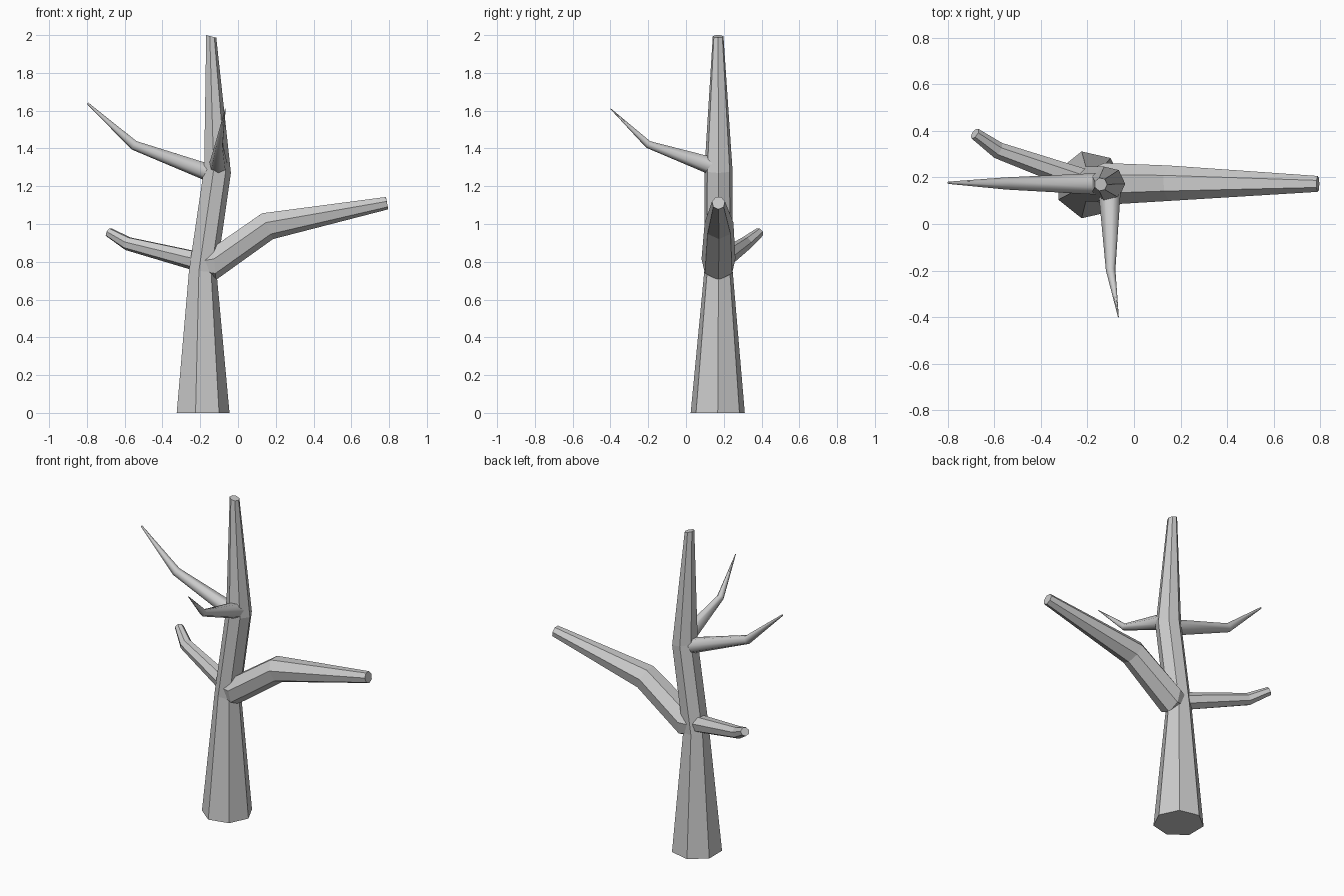
import bpy, bmesh, math
from mathutils import Vector

if "Cube" in bpy.data.objects:
    bpy.data.objects.remove(bpy.data.objects["Cube"])


def limb(name, path, ref, sides=7, smooth=False):
    """Tapered tube; path items are (centre, radius[, ring normal])."""
    pts = [Vector(p[0]) for p in path]
    bm = bmesh.new()
    rings = []
    for i, p in enumerate(path):
        if len(p) > 2:
            n = Vector(p[2]).normalized()
        else:
            a = (pts[i] - pts[i - 1]).normalized() if i else Vector()
            b = (pts[i + 1] - pts[i]).normalized() if i < len(pts) - 1 else Vector()
            n = (a + b).normalized()
        u = Vector(ref)
        u = (u - n * u.dot(n)).normalized()
        v = n.cross(u)
        rings.append([bm.verts.new(pts[i] + p[1] * (math.cos(t) * u + math.sin(t) * v))
                      for t in (math.tau * k / sides for k in range(sides))])
    for r, s in zip(rings, rings[1:]):
        for k in range(sides):
            j = (k + 1) % sides
            bm.faces.new((r[k], r[j], s[j], s[k]))
    bm.faces.new(rings[0][::-1])
    bm.faces.new(rings[-1])
    bmesh.ops.recalc_face_normals(bm, faces=bm.faces)
    me = bpy.data.meshes.new(name)
    bm.to_mesh(me)
    bm.free()
    ob = bpy.data.objects.new(name, me)
    bpy.context.collection.objects.link(ob)
    if smooth:
        bpy.ops.object.select_all(action='DESELECT')
        ob.select_set(True)
        bpy.context.view_layer.objects.active = ob
        bpy.ops.object.shade_smooth_by_angle(angle=math.radians(60))
    return ob


DOWN = (0, 0, -1)

# Seven-sided trunk with a slight lean and kink
limb("trunk", [
    ((-0.192, 0.168, 0), 0.147, (0, 0, 1)),
    ((-0.190, 0.172, 0.75), 0.077, (0.1, 0, 1)),
    ((-0.112, 0.172, 1.285), 0.076, (0.2, 0, 1)),
    ((-0.143, 0.170, 1.993), 0.029, (0.25, 0, 1)),
], (1, 0, 0))

# Thick right branch
limb("right_branch", [
    ((-0.20, 0.172, 0.79), 0.060, (1, 0, 0)),
    ((-0.125, 0.172, 0.795), 0.092, (1, 0, 0.08)),
    ((0.155, 0.175, 0.992), 0.078),
    ((0.789, 0.172, 1.112), 0.035),
], DOWN)

# Short stub at the lower left, angled back
limb("lower_left_branch", [
    ((-0.18, 0.172, 0.795), 0.055),
    ((-0.585, 0.317, 0.897), 0.037),
    ((-0.683, 0.388, 0.955), 0.026),
], DOWN)

# Slender upper left branch
limb("upper_left_branch", [
    ((-0.13, 0.172, 1.265), 0.049),
    ((-0.55, 0.174, 1.418), 0.027),
    ((-0.797, 0.177, 1.64), 0.005),
], DOWN, smooth=True)

# Slender branch to the front, ending in a point
limb("front_branch", [
    ((-0.105, 0.15, 1.305), 0.050),
    ((-0.100, -0.20, 1.422), 0.021),
    ((-0.067, -0.399, 1.61), 0.002),
], DOWN, smooth=True)
